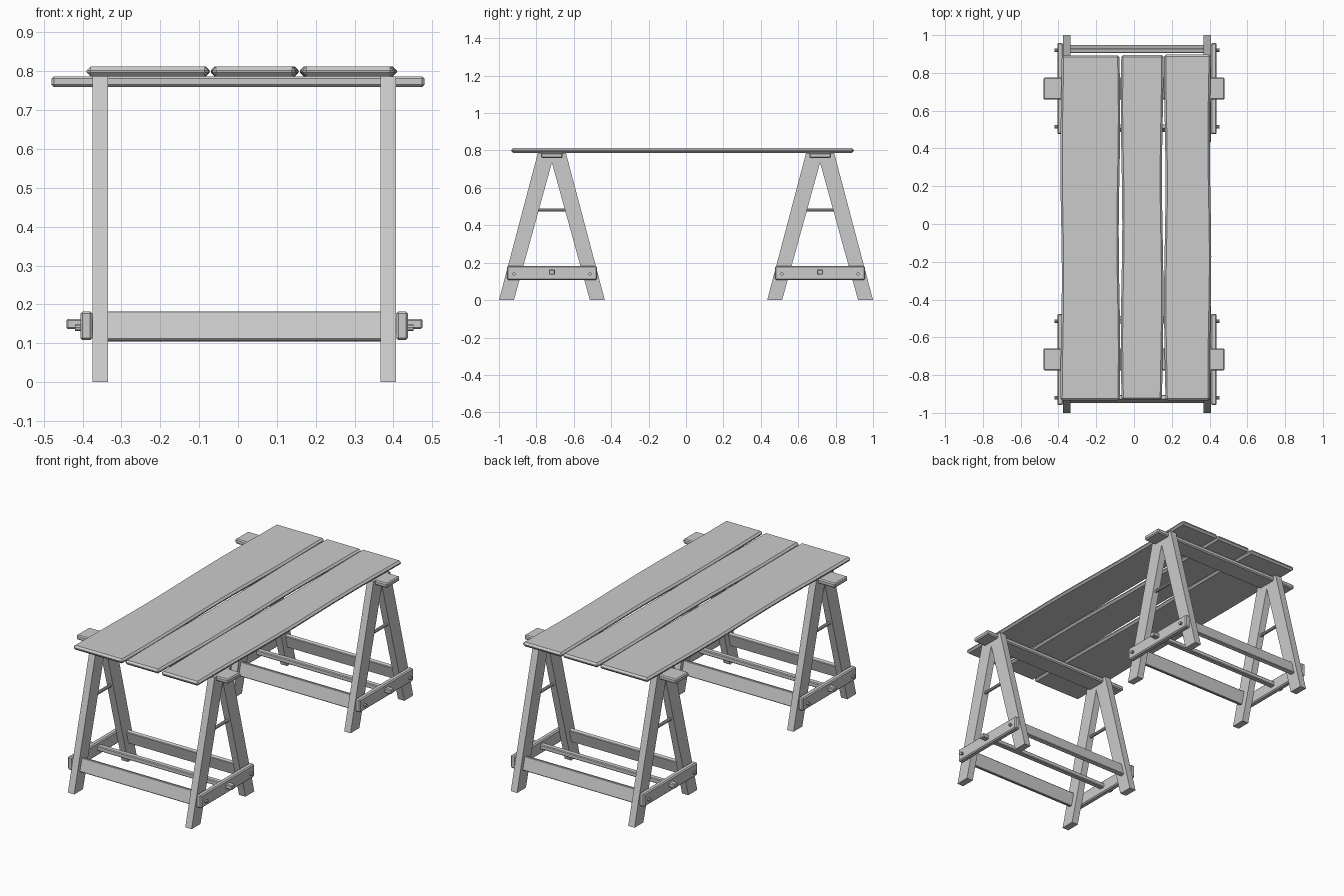
import bpy, bmesh, math
from mathutils import Matrix

old = bpy.data.objects.get("Cube")
if old:
    bpy.data.objects.remove(old, do_unlink=True)

wood = bpy.data.materials.new("grey_wood")
wood.use_nodes = True
GREY = (0.6, 0.6, 0.6, 1)
wood.diffuse_color = GREY
wood.node_tree.nodes["Principled BSDF"].inputs["Base Color"].default_value = GREY


def finish(name, bm, bevel=0.0):
    bmesh.ops.recalc_face_normals(bm, faces=bm.faces)
    mesh = bpy.data.meshes.new(name)
    bm.to_mesh(mesh)
    bm.free()
    mesh.materials.append(wood)
    ob = bpy.data.objects.new(name, mesh)
    bpy.context.collection.objects.link(ob)
    if bevel:
        mod = ob.modifiers.new("chamfer", "BEVEL")
        mod.width = bevel
        mod.segments = 1
        mod.limit_method = "ANGLE"
        mod.angle_limit = math.radians(50)
    return ob


def box(name, x, y, z, bevel=0.004, tilt=0.0):
    """Box from (low, high) pairs, optionally tilted about its long x axis."""
    bm = bmesh.new()
    bmesh.ops.create_cube(bm, size=1)
    bmesh.ops.scale(bm, vec=(x[1] - x[0], y[1] - y[0], z[1] - z[0]), verts=bm.verts)
    bmesh.ops.rotate(bm, matrix=Matrix.Rotation(tilt, 3, "X"), verts=bm.verts)
    bmesh.ops.translate(bm, vec=(sum(x) / 2, sum(y) / 2, sum(z) / 2), verts=bm.verts)
    return finish(name, bm, bevel)


def rod(name, centre, length, radius, axis):
    bm = bmesh.new()
    bmesh.ops.create_cone(bm, cap_ends=True, segments=10, radius1=radius,
                          radius2=radius, depth=length)
    bmesh.ops.rotate(bm, matrix=Matrix.Rotation(math.pi / 2, 3, axis), verts=bm.verts)
    bmesh.ops.translate(bm, vec=centre, verts=bm.verts)
    return finish(name, bm)


def extrude(name, points, offset, bevel=0.0):
    bm = bmesh.new()
    face = bm.faces.new([bm.verts.new(p) for p in points])
    new = bmesh.ops.extrude_face_region(bm, geom=[face])["geom"]
    bmesh.ops.translate(bm, vec=offset,
                        verts=[v for v in new if isinstance(v, bmesh.types.BMVert)])
    return finish(name, bm, bevel)


# Table top: three planks with slightly wavy long edges
def plank(name, x0, x1, y0, y1, phase):
    n = 12
    ys = [y0 + (y1 - y0) * i / n for i in range(n + 1)]
    wave = lambda y, p: 0.004 * math.sin(5 * y + p)
    left = [(x0 + wave(y, phase), y, 0.787) for y in ys]
    right = [(x1 + wave(y, phase + 2), y, 0.787) for y in reversed(ys)]
    extrude(name, left + right, (0, 0, 0.025), 0.01)


plank("left_plank", 0.163, 0.405, -0.935, 0.897, 0.5)
plank("middle_plank", -0.066, 0.152, -0.93, 0.895, 1.5)
plank("right_plank", -0.386, -0.077, -0.935, 0.893, 3)

# Side frames: x of the leg's inner face, and outward direction
SIDES = {"right": (-0.335, -1), "left": (0.367, 1)}
LEG_PROFILE = [(0.283, 0), (0.075, 0.787), (0, 0.787), (0, 0.735), (0.203, 0)]


def trestle(tag, cy):
    box(tag + "_top_beam", (-0.48, 0.48), (cy - 0.058, cy + 0.058), (0.76, 0.787), 0.006)
    box(tag + "_centre_stretcher", (-0.442, 0.475), (cy - 0.016, cy + 0.016),
        (0.137, 0.163), 0.004)

    for s, where in ((-1, "front"), (1, "back")):
        # Long rail leaning with the legs
        box(f"{tag}_{where}_rail", (-0.34, 0.372),
            (cy + s * 0.21 - 0.012, cy + s * 0.21 + 0.012),
            (0.105, 0.181), 0.003, s * math.radians(14.8))

    for side, (x, d) in SIDES.items():
        for s, where in ((-1, "front"), (1, "back")):
            extrude(f"{tag}_{side}_{where}_leg",
                    [(x, cy + s * y, z) for y, z in LEG_PROFILE], (d * 0.04, 0, 0))
            rod(f"{tag}_{side}_{where}_peg", (x + d * 0.06, cy + s * 0.203, 0.14),
                0.05, 0.009, "Y")
        # Cross board outside the legs, and thin rung between them
        outer = sorted((x + d * 0.04, x + d * 0.071))
        box(f"{tag}_{side}_cross_board", outer, (cy - 0.241, cy + 0.241),
            (0.108, 0.182), 0.006)
        rod(f"{tag}_{side}_rung", (x + d * 0.02, cy, 0.482), 0.19, 0.009, "X")


trestle("front_trestle", -0.717)
trestle("back_trestle", 0.717)
